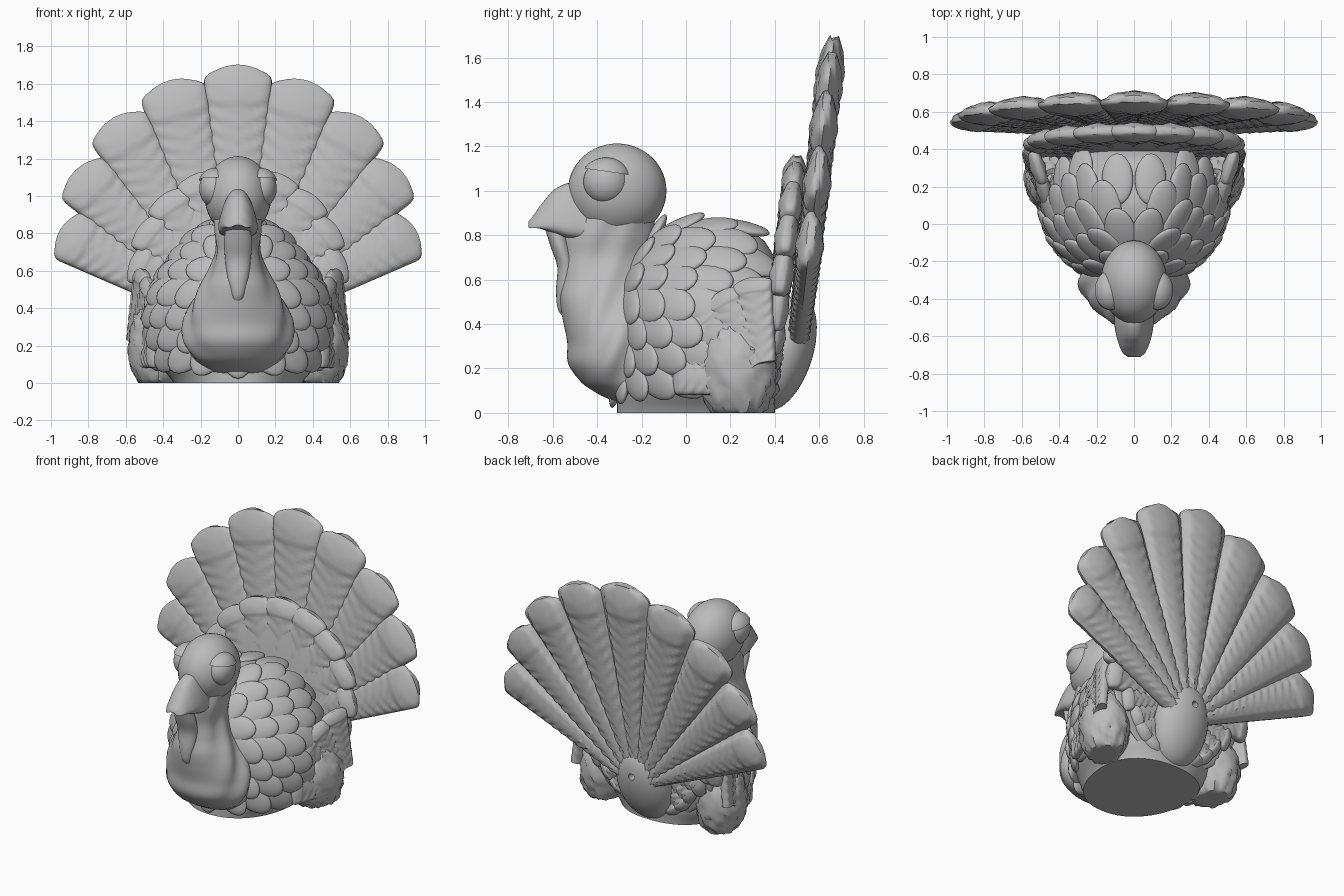
import bpy, bmesh, math
from math import sin, cos, pi, radians
from mathutils import Vector, Matrix, noise

cube = bpy.data.objects.get("Cube")
if cube:
    bpy.data.objects.remove(cube, do_unlink=True)

grey = bpy.data.materials.new("plain grey")
grey.use_nodes = True
grey.diffuse_color = (0.5, 0.5, 0.5, 1)
grey.node_tree.nodes["Principled BSDF"].inputs["Base Color"].default_value = (0.5, 0.5, 0.5, 1)
parts = []


def finish(name, bm):
    bmesh.ops.recalc_face_normals(bm, faces=bm.faces)
    me = bpy.data.meshes.new(name)
    bm.to_mesh(me)
    bm.free()
    ob = bpy.data.objects.new(name, me)
    bpy.context.collection.objects.link(ob)
    me.materials.append(grey)
    parts.append(ob)
    return ob


def loft(name, rings, m=Matrix()):
    """Skin a list of closed rings and cap both ends."""
    bm = bmesh.new()
    rows = [[bm.verts.new(m @ Vector(p)) for p in ring] for ring in rings]
    n = len(rows[0])
    for a, b in zip(rows, rows[1:]):
        for i in range(n):
            bm.faces.new((a[i], a[(i + 1) % n], b[(i + 1) % n], b[i]))
    bm.faces.new(rows[0][::-1])
    bm.faces.new(rows[-1])
    return finish(name, bm)


def ball(name, loc, radii, rot=Matrix.Identity(3), lump=0.0, cut=None, segments=40):
    bm = bmesh.new()
    bmesh.ops.create_uvsphere(bm, u_segments=segments, v_segments=segments * 2 // 3, radius=1)
    if cut:
        bmesh.ops.bisect_plane(bm, geom=bm.verts[:] + bm.edges[:] + bm.faces[:],
                               plane_co=(0, 0, 0.4), plane_no=cut, clear_inner=True)
    for v in bm.verts:
        k = 1 + lump * noise.noise(v.co * 7)
        v.co = Vector(loc) + rot @ Vector([c * r * k for c, r in zip(v.co, radii)])
        v.co.z = max(v.co.z, 0)
    return finish(name, bm)


def spow(x, e):
    return math.copysign(abs(x) ** e, x)


def table(rows, t):
    """Smoothly interpolate a row of values keyed by the first column."""
    t = min(max(t, rows[0][0]), rows[-1][0])
    i = next(k for k in range(len(rows) - 1) if t <= rows[k + 1][0])
    p = [rows[max(0, min(len(rows) - 1, i + k))] for k in (-1, 0, 1, 2)]
    f = (t - p[1][0]) / (p[2][0] - p[1][0])
    return [0.5 * (2 * b + (c - a) * f + (2 * a - 5 * b + 4 * c - d) * f * f
                   + (3 * b - a - 3 * c + d) * f ** 3)
            for a, b, c, d in zip(*[r[1:] for r in p])]


def feather(name, m, length, w0, w1, thick, barbs, start, back=1.0):
    """Blade along local y, width along x, thickness along z, narrower behind."""
    rings, n, count = [], 24, 64
    for j in range(count + 1):
        s = start + (1 - start) * j / count
        e = max(0, (s - 0.88) / 0.12)
        w = (w0 + (w1 - w0) * s) * max(0.25, 1 - e ** 7) ** 0.4
        tip = s > 0.87
        t = thick * (0.75 + 0.25 * s) * (1.12 if tip else 1) * (1 - 0.7 * e * e)
        ring = []
        for i in range(n):
            a = 2 * pi * i / n
            x, z = spow(cos(a), 0.7), spow(sin(a), 0.6)
            k = 1 + (0.04 if tip else 0.12) * sin(2 * pi * (s * barbs - abs(x) * 1.1))
            k += 0.15 * math.exp(-(x / 0.12) ** 2)
            bow = 0.018 * length * (1 - x * x) * e
            ring.append((x * w * (back if z < -0.01 else 1), s * length + bow, z * t * k))
        rings.append(ring)
    return loft(name, rings, m)


def fan_frame(hub, u, v, angle):
    """Frame whose y axis points at the angle within the plane of u and v."""
    u, v = Vector(u).normalized(), Vector(v).normalized()
    z = u.cross(v).normalized()
    y = (u * cos(angle) + v * sin(angle)).normalized()
    x = y.cross(z)
    return Matrix.Translation(hub) @ Matrix((x, y, z)).transposed().to_4x4()


# Body: egg-shaped plan, wider towards the tail
BODY = [(0, .045, .34, .355), (.1, .05, .42, .36), (.3, .06, .47, .36), (.5, .07, .44, .36),
        (.65, .09, .35, .33), (.78, .1, .24, .25), (.84, .1, .14, .15), (.87, .1, .02, .02)]


def body_point(phi, z):
    yc, rx, ry = table(BODY, z)
    y = spow(sin(phi), 0.9)
    return Vector((rx * spow(cos(phi), 0.9) * (1 + 0.12 * y), yc + ry * y, z))


loft("body", [[body_point(2 * pi * i / 56, .87 * j / 36) for i in range(56)] for j in range(37)])

# Overlapping body scales, all sweeping back and down
for row, z in enumerate((.16, .27, .38, .49, .6, .69, .77, .835)):
    radius = table(BODY, z)[1]
    count = max(5, int(radius * 2 * pi / 0.15))
    for i in range(count):
        phi = 2 * pi * (i + 0.5 * (row % 2)) / count - pi / 2
        p = body_point(phi, z)
        if p.y > .3 or (z < .5 and p.y > .12):
            continue
        du = body_point(phi + .02, z) - body_point(phi - .02, z)
        dv = body_point(phi, z + .01) - body_point(phi, z - .01)
        nrm = du.cross(dv).normalized()
        d = Vector((0, 1, -.4))
        d = (d - nrm * d.dot(nrm)).normalized()
        d = (d + nrm * 0.14).normalized()
        side = d.cross(nrm).normalized()
        rot = Matrix((side, d, side.cross(d))).transposed()
        ball("body_scale", p, (.085, .14, .03), rot, segments=20)

# Breast and neck with soft slanting folds
NECK = [(.035, -.2, .1, .07), (.07, -.24, .18, .13), (.13, -.28, .245, .185), (.22, -.3, .285, .23),
        (.32, -.3, .285, .235), (.42, -.32, .25, .235), (.52, -.35, .2, .22),
        (.6, -.36, .155, .2), (.7, -.36, .12, .195), (.8, -.35, .125, .205), (.9, -.32, .13, .18)]
rings = []
for j in range(61):
    z = .035 + .865 * j / 60
    yc, rx, ry = table(NECK, z)
    ring = []
    for i in range(64):
        a = 2 * pi * i / 64
        y = yc + ry * sin(a)
        k = 1 + .05 * cos(a) ** 2 * sin(38 * (y - .45 * z))
        ring.append((rx * cos(a) * k, y, z))
    rings.append(ring)
loft("breast_and_neck", rings)

# Head, eyes and eyelids
ball("head", (0, -.31, 1.0), (.178, .222, .213))
for s, side in ((1, "left"), (-1, "right")):
    ball(side + "_eye", (s * .125, -.36, 1.04), (.082, .102, .1))
    ball(side + "_eyelid", (s * .125, -.36, 1.045), (.092, .115, .105), cut=(0, .15, 1))

# Beak: ridged on top, flat beneath
BEAK = [(.4, 1.03, .77, .12), (.53, 1.035, .785, .125), (.6, 1.0, .81, .112),
        (.66, .93, .83, .09), (.695, .88, .838, .068), (.71, .862, .845, .04)]
rings = []
for j in range(25):
    y = .4 + .31 * j / 24
    top, low, w = table(BEAK, y)
    ring = []
    for i in range(32):
        a = 2 * pi * i / 32
        h = .5 + .5 * spow(sin(a), .8)
        ring.append((w * spow(cos(a), .7) * (1.05 - .6 * h), -y,
                     low + (top - low) * h - .025 * (1 - h) * cos(a) ** 2))
    rings.append(ring)
loft("beak", rings)

# Hanging wattle
WATTLE = [(.4, -.515, .012, .012), (.46, -.54, .035, .035), (.55, -.545, .055, .04),
          (.66, -.54, .068, .04), (.75, -.565, .075, .045), (.84, -.59, .065, .045)]
rings = []
for j in range(25):
    z = .4 + .44 * j / 24
    yc, rx, ry = table(WATTLE, z)
    rings.append([(rx * cos(pi * i / 12), yc + ry * sin(pi * i / 12), z) for i in range(24)])
loft("wattle", rings)

# Large tail fan, leaning back
for i in range(-4, 5):
    length = (1.415, 1.38, 1.31, 1.21, 1.08)[abs(i)]
    m = fan_frame((0, .5, .27), (1, 0, 0), (0, .118, 1), radians(90 + 15 * i))
    feather("tail_feather", m, length, .03, .02 + .122 * length, .052, 17, .1, .8)

# Small inner fan over a backing plate, continuing down behind the body
ball("inner_fan_plate", (0, .41, .55), (.52, .04, .53), Matrix.Rotation(radians(-7), 3, 'X'))
for i in range(-10, 11):
    a = radians(abs(i) * 17)
    length = .47 + .265 * max(0, cos(a * .85)) - .05 * (abs(i) > 5) - .03 * (abs(i) > 6)
    m = fan_frame((0, .405, .42), (1, 0, 0), (0, .13, 1), radians(90 + 17 * i))
    feather("inner_tail_feather", m, length, .04, .13 * length / .74 + .005, .045, 9, .1)

# Rear bulb with a small round socket
bulb = ball("rear_bulb", (0, .44, .27), (.19, .13, .27), Matrix.Rotation(radians(-18), 3, 'X'))
bpy.ops.mesh.primitive_cylinder_add(radius=.022, depth=.12, location=(0, .6, .36),
                                    rotation=(pi / 2, 0, 0))
cutter = bpy.context.object
cutter.name = "socket_cutter"
cutter.hide_render = True
cutter.hide_set(True)
hole = bulb.modifiers.new("socket", 'BOOLEAN')
hole.operation, hole.object = 'DIFFERENCE', cutter

# Wings: lumpy base with a fan of short feathers
for s, side in ((1, "left"), (-1, "right")):
    ball(side + "_wing", (s * .43, .23, .19), (.155, .18, .25),
         Matrix.Rotation(radians(-s * 18), 3, 'Z'), lump=.12)
    for k in range(5):
        m = fan_frame((s * .575, .36, .13), (-s * .3, -.9, 0), (-s * .1, 0, 1),
                      radians(82 - 19 * k))
        feather(side + "_wing_feather", m, .48 - .012 * k, .05, .095, .035, 9, .2)

# Smooth shading that keeps sharp edges
bpy.ops.object.select_all(action='DESELECT')
for ob in parts:
    ob.select_set(True)
bpy.context.view_layer.objects.active = parts[0]
bpy.ops.object.shade_smooth_by_angle(angle=radians(50))
